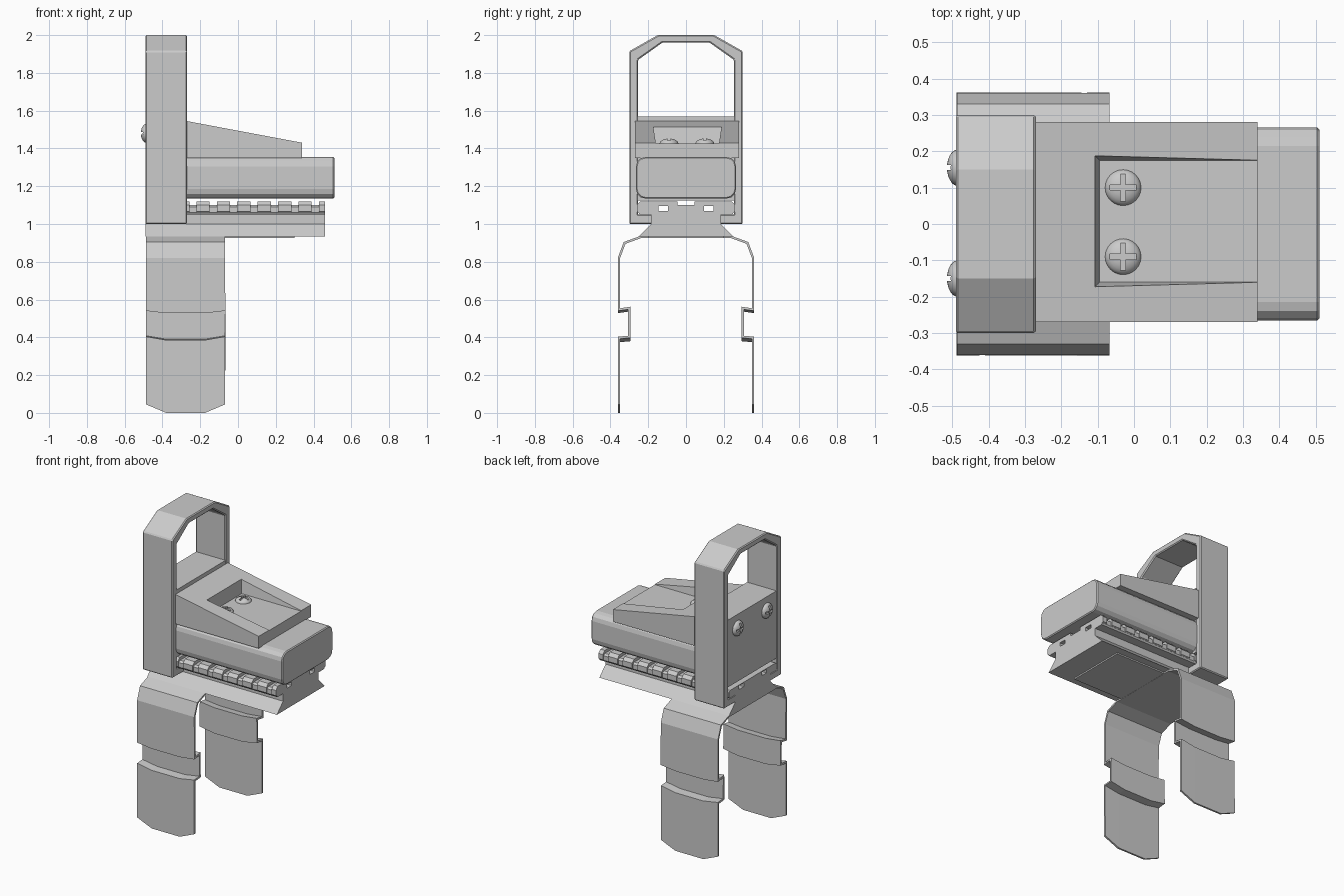
import bpy, bmesh, math
from mathutils import Vector

if "Cube" in bpy.data.objects:
    bpy.data.objects.remove(bpy.data.objects["Cube"])


def finish(name, bm, bevel=0.0, segs=1):
    bmesh.ops.recalc_face_normals(bm, faces=bm.faces[:])
    me = bpy.data.meshes.new(name)
    bm.to_mesh(me)
    bm.free()
    ob = bpy.data.objects.new(name, me)
    bpy.context.collection.objects.link(ob)
    if bevel:
        m = ob.modifiers.new("bevel", 'BEVEL')
        m.width, m.segments, m.limit_method = bevel, segs, 'ANGLE'
        m.angle_limit = math.radians(40)
    return ob


def prism(name, pts, a, b, axis='X', bevel=0.0, segs=1):
    """Extrude a profile: (y, z) along X, or (x, z) along Y."""
    bm = bmesh.new()
    place = (lambda p, t: (t, p[0], p[1])) if axis == 'X' else (lambda p, t: (p[0], t, p[1]))
    face = bm.faces.new([bm.verts.new(place(p, a)) for p in pts])
    ext = bmesh.ops.extrude_face_region(bm, geom=[face])
    shift = Vector((b - a, 0, 0) if axis == 'X' else (0, b - a, 0))
    bmesh.ops.translate(bm, vec=shift, verts=[v for v in ext['geom'] if isinstance(v, bmesh.types.BMVert)])
    return finish(name, bm, bevel, segs)


def box(name, x0, x1, y0, y1, z0, z1, bevel=0.0):
    return prism(name, [(y0, z0), (y1, z0), (y1, z1), (y0, z1)], x0, x1, bevel=bevel)


def sym(half):
    return half + [(-y, z) for y, z in reversed(half)]


def cut(target, cutters):
    bpy.context.view_layer.objects.active = target
    for c in cutters:
        m = target.modifiers.new("cut", 'BOOLEAN')
        m.operation, m.solver, m.object = 'DIFFERENCE', 'EXACT', c
        bpy.ops.object.modifier_apply(modifier=m.name)
        bpy.data.objects.remove(c)


# clamp strap: bent sheet with stepped legs and bowed edges
half = [(.355, 0, .045), (.355, .38, .018), (.300, .385, .018), (.300, .543, .012),
        (.355, .535, .012), (.355, .82, 0), (.325, .90, 0), (.24, .931, 0)]
path = half + [(-y, z, k) for y, z, k in reversed(half)]
bm = bmesh.new()
rows = [[bm.verts.new((x, y, z + k * e)) for y, z, k in path]
        for x, e in ((-.487, 1), (-.38, 0), (-.175, 0), (-.068, 1))]
for r, s in zip(rows, rows[1:]):
    for i in range(len(path) - 1):
        bm.faces.new((r[i], r[i + 1], s[i + 1], s[i]))
strap = finish("clamp_strap", bm)
m = strap.modifiers.new("thickness", 'SOLIDIFY')
m.thickness, m.offset, m.use_even_offset = .012, 0, True
prism("bottom_plate", [(-.068, -.0)] and [(-.2, .926), (.2, .926), (.2, .94), (-.2, .94)], -.08, .30)

# dovetail base and rail core
rail = prism("rail_base", sym([(.25, .935), (.185, 1.0), (.185, 1.05), (.245, 1.05), (.252, 1.06),
                               (.252, 1.09), (.238, 1.10)]), -.49, .46)
cut(rail, [box("slot_cutter", -.6, .6, y - .025, y + .025, 1.07, 1.095) for y in (-.12, .12)])

# rail teeth, both sides of a central channel
for i, k in enumerate(range(-4, 5)):
    x0 = k * .108 - .004
    x1 = min(x0 + .07, .46)
    for s in (-1, 1):
        top = [(.045, 1.098), (.238, 1.098), (.24, 1.055), (.26, 1.065), (.26, 1.10), (.24, 1.12), (.045, 1.12)]
        prism(f"rail_tooth_{i}_{'right' if s > 0 else 'left'}", [(s * y, z) for y, z in top], x0, x1)

# window frame ring
outer = sym([(.30, 1.0), (.30, 1.915), (.15, 2.0)])
inner = sym([(.255, 1.05), (.255, 1.868), (.125, 1.96)])
bm = bmesh.new()
loops = [[bm.verts.new((x, y, z)) for y, z in pts]
         for x, pts in ((-.49, outer), (-.27, outer), (-.27, inner), (-.49, inner))]
for j in range(4):
    a, b = loops[j], loops[(j + 1) % 4]
    for i in range(6):
        n = (i + 1) % 6
        bm.faces.new((a[i], a[n], b[n], b[i]))
finish("window_frame", bm, .006)
box("rear_panel", -.485, -.27, -.257, .257, 1.125, 1.57)

# optic body with rounded long edges
c, body = .05, []
for cy, cz, start in ((.215, 1.185, -90), (.215, 1.305, 0), (-.215, 1.305, 90), (-.215, 1.185, 180)):
    for d in (0, 30, 60, 90):
        t = math.radians(start + d)
        body.append((cy + c * math.cos(t), cz + c * math.sin(t)))
prism("optic_body", body, -.28, .51, bevel=.006)

# sloped top housing with a tapered pocket
wedge = prism("top_housing", [(-.272, 1.35), (.34, 1.35), (.34, 1.43), (-.272, 1.545)], -.27, .28, 'Y')
bm = bmesh.new()
bmesh.ops.create_cube(bm, size=1)
for v in bm.verts:
    up = v.co.z > 0
    g = .015 if up else 0
    v.co = ((.345 if v.co.x > 0 else -.095 - g), (.17 + g + .005 if v.co.y > 0 else -.16 - g),
            1.53 if up else 1.427)
cut(wedge, [finish("pocket_cutter", bm)])


# domed cross-head screws
def screw(name, loc, radius, height, rear=False):
    bm = bmesh.new()
    bmesh.ops.create_uvsphere(bm, u_segments=24, v_segments=12, radius=1)
    for v in bm.verts:
        v.co = (v.co.x * radius, v.co.y * radius, v.co.z * height)
    ob = finish(name, bm)
    w, l = radius * .14, radius * .75
    cut(ob, [box("cross_cutter", -p, p, -q, q, height * .5, height * 2) for p, q in ((w, l), (l, w))])
    ob.location = loc
    if rear:
        ob.rotation_euler = (0, -math.pi / 2, 0)
    bpy.ops.object.select_all(action='DESELECT')
    ob.select_set(True)
    bpy.context.view_layer.objects.active = ob
    bpy.ops.object.shade_smooth_by_angle(angle=math.radians(30))


for side, y in (("left", -.09), ("right", .10)):
    screw(f"pocket_screw_{side}", (-.03, y, 1.425), .05, .028)
for side, y in (("left", -.15), ("right", .155)):
    screw(f"rear_screw_{side}", (-.485, y, 1.48), .05, .03, True)
